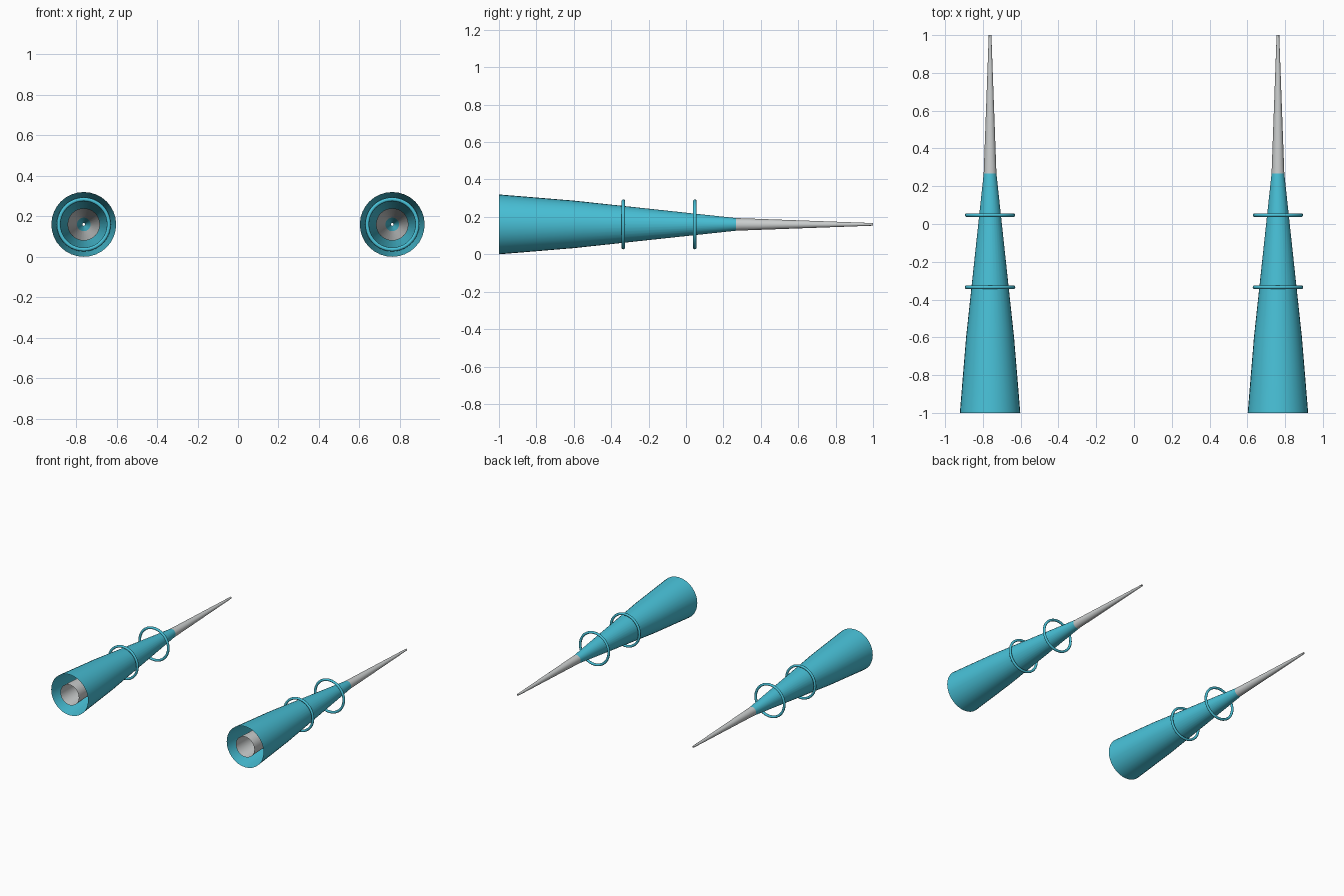
import bpy, bmesh, math
from mathutils import Vector

if "Cube" in bpy.data.objects:
    bpy.data.objects.remove(bpy.data.objects["Cube"])

SEG = 32
AXIS_X, AXIS_Z = 0.762, 0.16


def material(name, rgb):
    m = bpy.data.materials.new(name)
    m.diffuse_color = (*rgb, 1)
    m.use_nodes = True
    m.node_tree.nodes["Principled BSDF"].inputs["Base Color"].default_value = m.diffuse_color
    return m


teal = material("teal", (0.065, 0.53, 0.68))
grey = material("light grey", (0.6, 0.62, 0.62))


def finish(obj, mat):
    obj.data.materials.append(mat)
    for p in obj.data.polygons:
        p.use_smooth = True


def open_cone(name, x, profile, mat):
    """Open shell of revolution around the y axis from (y, radius) points."""
    bm = bmesh.new()
    rings = []
    for y, r in profile:
        rings.append([bm.verts.new((r * math.cos(a), y, r * math.sin(a)))
                      for a in (2 * math.pi * i / SEG for i in range(SEG))])
    for a, b in zip(rings, rings[1:]):
        for i in range(SEG):
            j = (i + 1) % SEG
            bm.faces.new((a[i], b[i], b[j], a[j]))
    bmesh.ops.recalc_face_normals(bm, faces=bm.faces)
    # make the normals face away from the axis
    f = next(iter(bm.faces))
    c = f.calc_center_median()
    if f.normal.dot(Vector((c.x, 0, c.z))) < 0:
        bmesh.ops.reverse_faces(bm, faces=bm.faces)
    me = bpy.data.meshes.new(name)
    bm.to_mesh(me)
    bm.free()
    obj = bpy.data.objects.new(name, me)
    obj.location = (x, 0, AXIS_Z)
    bpy.context.collection.objects.link(obj)
    finish(obj, mat)


for side, x in (("left", -AXIS_X), ("right", AXIS_X)):
    # wide outer shell, its narrow end runs on inside the spike
    open_cone(side + "_outer_shell", x,
              [(-1, 0.16), (-0.6, 0.127), (0.265, 0.034), (0.5, 0.007)], teal)
    # long thin spike through the whole length, open at both ends
    open_cone(side + "_spike", x, [(-1, 0.08), (1, 0.007)], grey)
    # evenly spaced hoops, the first one sits inside the shell
    for n, y in enumerate((-0.715, -0.335, 0.047)):
        bpy.ops.mesh.primitive_torus_add(
            major_radius=0.124, minor_radius=0.0095,
            major_segments=40, minor_segments=12,
            location=(x, y, AXIS_Z), rotation=(math.pi / 2, 0, 0))
        hoop = bpy.context.object
        hoop.name = f"{side}_hoop_{n + 1}"
        finish(hoop, teal)
